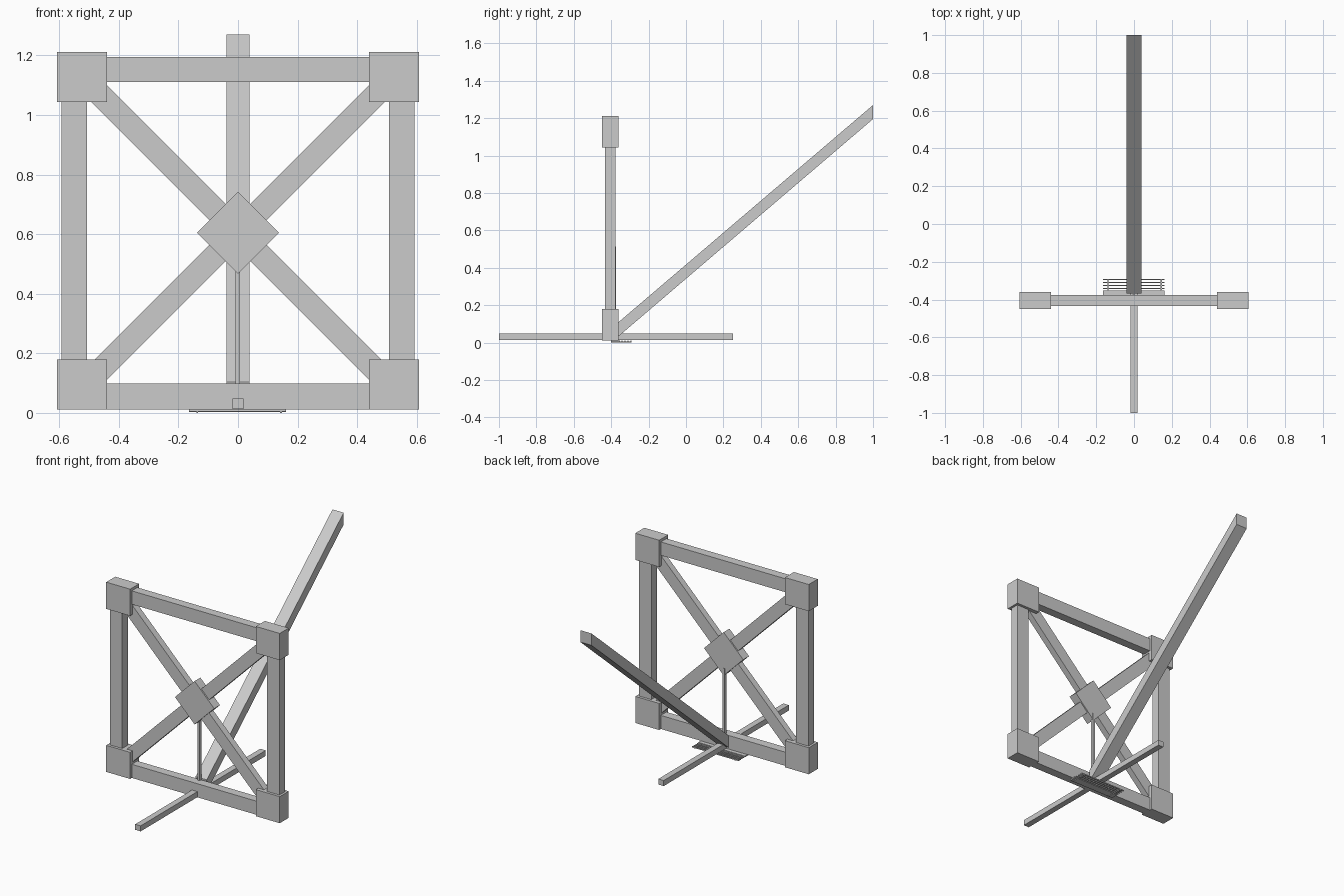
import bpy, bmesh
from math import radians
from mathutils import Matrix

if "Cube" in bpy.data.objects:
    bpy.data.objects.remove(bpy.data.objects["Cube"])

FY = -0.405          # depth of the upright frame
CZ = 0.605           # height of its centre


def finish(name, bm):
    bmesh.ops.recalc_face_normals(bm, faces=bm.faces)
    me = bpy.data.meshes.new(name)
    bm.to_mesh(me)
    bm.free()
    ob = bpy.data.objects.new(name, me)
    bpy.context.collection.objects.link(ob)
    return ob


def box(name, x0, x1, y0, y1, z0, z1):
    bm = bmesh.new()
    c = ((x0 + x1) / 2, (y0 + y1) / 2, (z0 + z1) / 2)
    bmesh.ops.create_cube(bm, size=1, matrix=Matrix.Translation(c) @
                          Matrix.Diagonal((x1 - x0, y1 - y0, z1 - z0, 1)))
    return finish(name, bm)


def turned_box(name, size, angle):
    # box at the frame centre, turned in the plane of the frame
    bm = bmesh.new()
    bmesh.ops.create_cube(bm, size=1, matrix=Matrix.Diagonal((*size, 1)))
    ob = finish(name, bm)
    ob.location = (0, FY, CZ)
    ob.rotation_euler.y = radians(angle)
    return ob


# corner blocks and side posts
for s, side in ((-1, "left"), (1, "right")):
    a, b = sorted((s * 0.44, s * 0.607))
    box(f"lower_corner_block_{side}", a, b, FY - 0.045, FY + 0.045, 0.012, 0.18)
    box(f"upper_corner_block_{side}", a, b, FY - 0.045, FY + 0.045, 1.043, 1.212)
    a, b = sorted((s * 0.507, s * 0.593))
    box(f"side_post_{side}", a, b, FY - 0.028, FY + 0.028, 0.17, 1.05)

# top and bottom rails
box("bottom_rail", -0.45, 0.45, FY - 0.028, FY + 0.028, 0.012, 0.098)
box("top_rail", -0.45, 0.45, FY - 0.028, FY + 0.028, 1.11, 1.195)

# crossed braces with the diamond plate over the joint
turned_box("cross_brace_a", (1.46, 0.042, 0.077), 45)
turned_box("cross_brace_b", (1.46, 0.040, 0.077), -45)
turned_box("centre_diamond", (0.194, 0.058, 0.194), 45)

# thin upright rod behind the frame
box("centre_rod", -0.009, 0.006, -0.392, -0.374, 0.09, 0.515)

# floor beam running front to back
box("floor_beam", -0.019, 0.019, -1.0, 0.25, 0.013, 0.048)

# leaning rear beam with vertically cut ends
bm = bmesh.new()
profile = [(-0.368, 0.027), (1.0, 1.195), (1.0, 1.27), (-0.368, 0.103)]
face = bm.faces.new([bm.verts.new((-0.039, y, z)) for y, z in profile])
ext = bmesh.ops.extrude_face_region(bm, geom=[face])
bmesh.ops.translate(bm, vec=(0.078, 0, 0),
                    verts=[v for v in ext["geom"] if isinstance(v, bmesh.types.BMVert)])
finish("leaning_beam", bm)

# small grille on the ground
box("grille_plate", -0.165, 0.161, -0.40, -0.352, 0.004, 0.012)
for i, y in enumerate((-0.342, -0.326, -0.310, -0.294)):
    box(f"grille_bar_{i}", -0.165, 0.161, y - 0.003, y + 0.003, 0.003, 0.010)
for i, x in enumerate((-0.137, 0.144)):
    box(f"grille_cross_bar_{i}", x - 0.003, x + 0.003, -0.40, -0.291, 0.0, 0.006)
